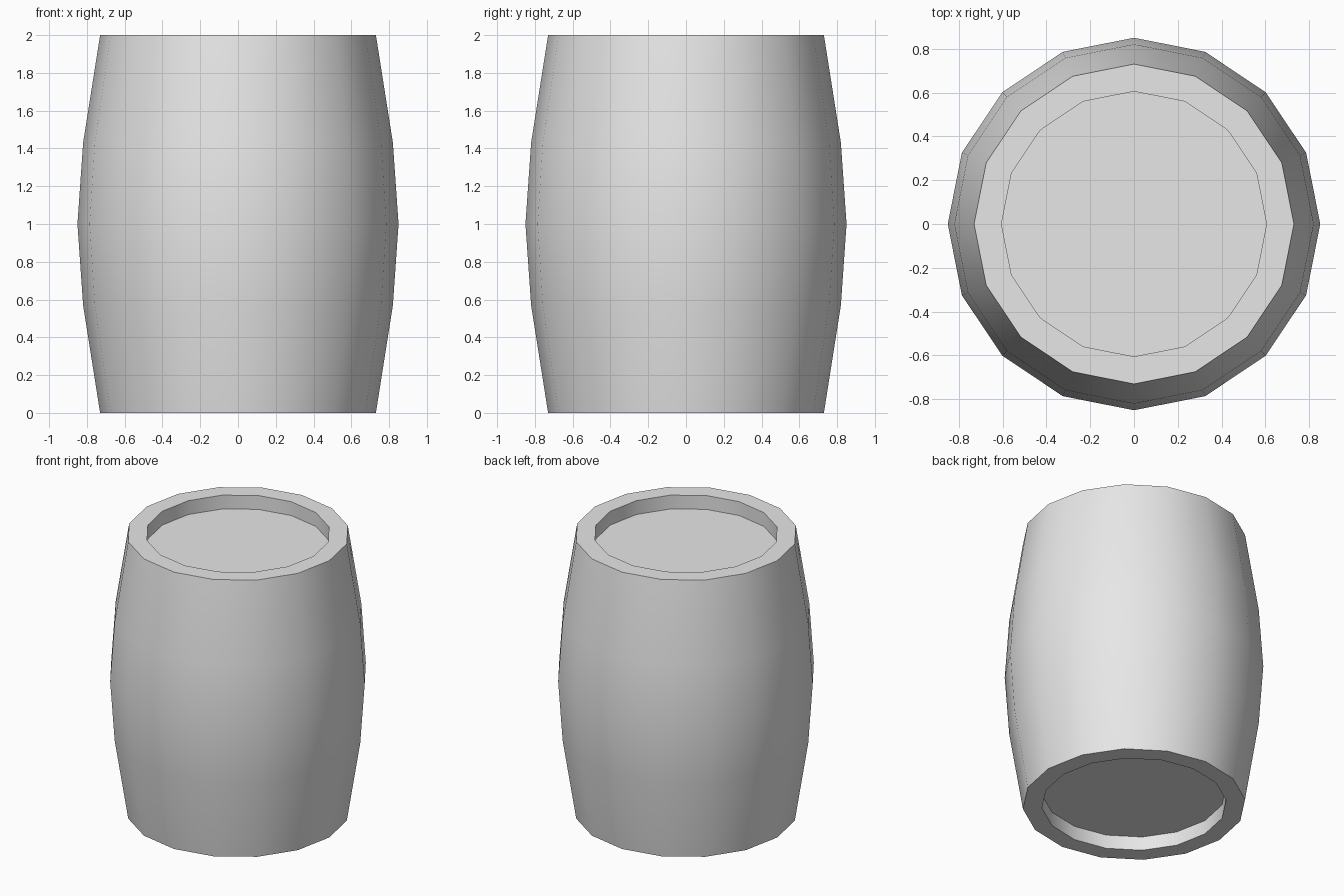
import bpy, bmesh, math

default = bpy.data.objects.get("Cube")
if default:
    bpy.data.objects.remove(default, do_unlink=True)

SIDES = 16

# Plain grey material
grey = bpy.data.materials.new("light grey")
grey.use_nodes = True
colour = (0.8, 0.8, 0.8, 1.0)
grey.diffuse_color = colour
grey.node_tree.nodes["Principled BSDF"].inputs["Base Color"].default_value = colour

# Half profile (radius, height): lower recess, bulging wall, upper recess
lower = [(0.605, 0.10), (0.605, 0.0), (0.73, 0.0), (0.82, 0.57)]
profile = lower + [(0.85, 1.0)] + [(r, 2.0 - z) for r, z in reversed(lower)]

bm = bmesh.new()
rings = []
for r, z in profile:
    angles = [math.tau * i / SIDES for i in range(SIDES)]
    rings.append([bm.verts.new((r * math.cos(a), r * math.sin(a), z)) for a in angles])

# Walls and rims between neighbouring rings
for low, high in zip(rings, rings[1:]):
    for i in range(SIDES):
        j = (i + 1) % SIDES
        bm.faces.new((low[i], low[j], high[j], high[i]))

# Recessed end lids
bm.faces.new(list(reversed(rings[0])))
bm.faces.new(rings[-1])
bmesh.ops.recalc_face_normals(bm, faces=bm.faces)

mesh = bpy.data.meshes.new("barrel")
bm.to_mesh(mesh)
bm.free()
mesh.materials.append(grey)
barrel = bpy.data.objects.new("barrel", mesh)
bpy.context.collection.objects.link(barrel)

# Smooth staves with crisp rims
bpy.ops.object.select_all(action="DESELECT")
barrel.select_set(True)
bpy.context.view_layer.objects.active = barrel
bpy.ops.object.shade_smooth_by_angle(angle=math.radians(30))
